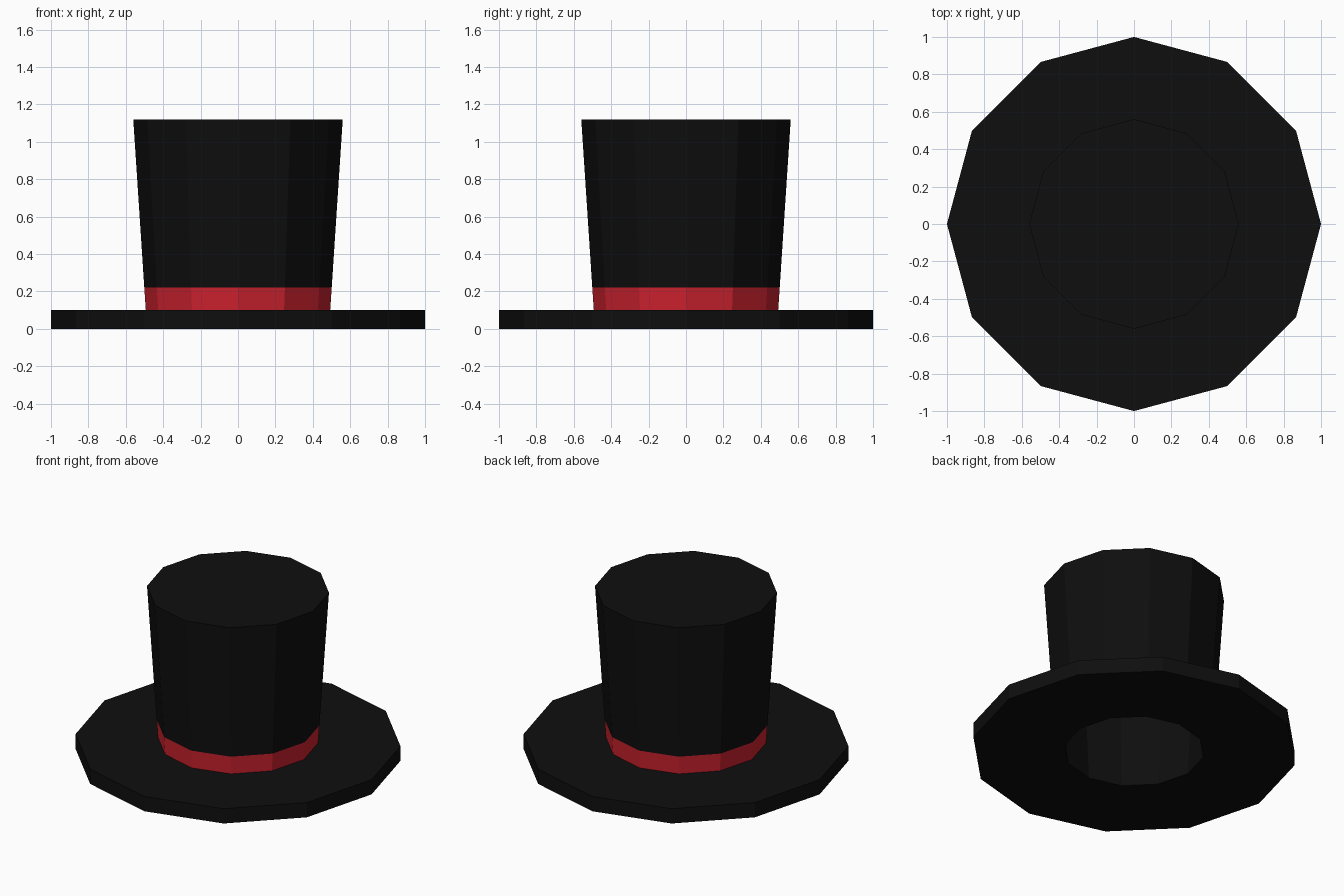
import bpy, bmesh, math

if "Cube" in bpy.data.objects:
    bpy.data.objects.remove(bpy.data.objects["Cube"])

SIDES = 12


def material(name, rgb):
    m = bpy.data.materials.new(name)
    m.diffuse_color = (*rgb, 1)
    m.use_nodes = True
    m.node_tree.nodes["Principled BSDF"].inputs["Base Color"].default_value = m.diffuse_color
    return m


black = material("black felt", (0.0045, 0.0045, 0.0045))
red = material("red ribbon", (0.61, 0.016, 0.027))


def lathe(name, profile, mat):
    """Revolve (radius, height) points around z; radius 0 closes with a flat cap."""
    bm = bmesh.new()
    rings = []
    for r, z in profile:
        if r > 0:
            rings.append([bm.verts.new((r * math.cos(2 * math.pi * i / SIDES),
                                        r * math.sin(2 * math.pi * i / SIDES), z))
                          for i in range(SIDES)])
        else:
            rings.append(None)
    for a, b in zip(rings, rings[1:]):
        if b is None:
            bm.faces.new(a)
        elif a is None:
            bm.faces.new(b[::-1])
        else:
            for i in range(SIDES):
                j = (i + 1) % SIDES
                bm.faces.new((a[i], a[j], b[j], b[i]))
    mesh = bpy.data.meshes.new(name)
    bm.to_mesh(mesh)
    bm.free()
    mesh.materials.append(mat)
    ob = bpy.data.objects.new(name, mesh)
    bpy.context.collection.objects.link(ob)
    return ob


# Flat brim with the head opening underneath
lathe("brim", [(0.43, 0), (1, 0), (1, 0.1), (0.493, 0.1)], black)
# Ribbon flush with the crown
lathe("band", [(0.493, 0.1), (0.501, 0.22)], red)
# Flared crown with flat top
lathe("crown", [(0.501, 0.22), (0.56, 1.12), (0, 1.12)], black)
# Hollow inside, seen from below
lathe("lining", [(0, 1.05), (0.49, 1.05), (0.43, 0)], black)
